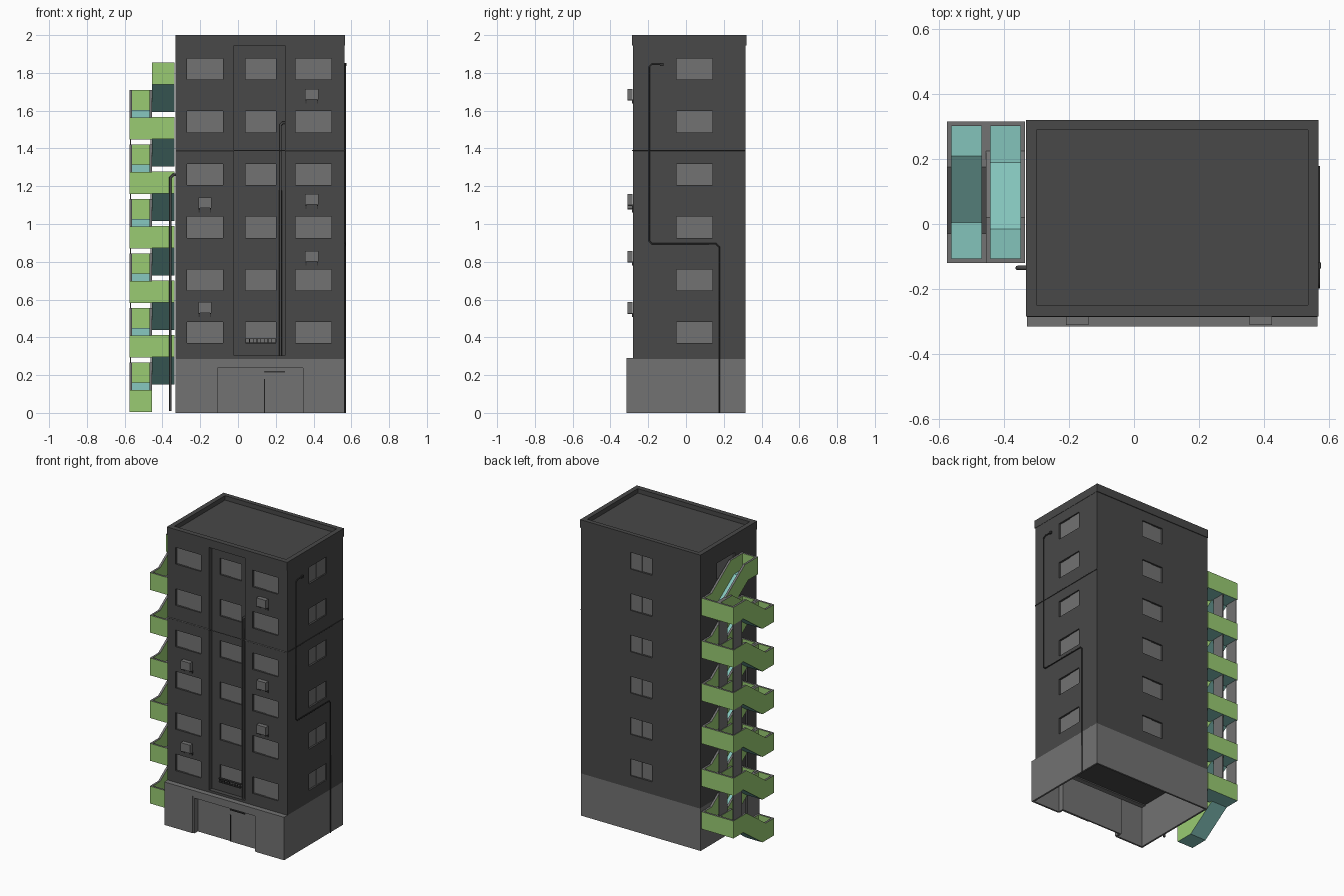
import bpy, bmesh
from mathutils import Vector

if "Cube" in bpy.data.objects:
    bpy.data.objects.remove(bpy.data.objects["Cube"])


def material(name, rgb):
    m = bpy.data.materials.new(name)
    m.use_nodes = True
    m.diffuse_color = (*rgb, 1)
    bsdf = m.node_tree.nodes["Principled BSDF"]
    bsdf.inputs["Base Color"].default_value = (*rgb, 1)
    bsdf.inputs["Roughness"].default_value = 0.8
    return m


WALL = material("charcoal wall", (0.065, 0.065, 0.065))
GREY = material("mid grey", (0.17, 0.17, 0.17))
DARK = material("dark metal", (0.035, 0.035, 0.035))
GREEN = material("leaf green", (0.32, 0.60, 0.17))
TEAL = material("pale teal", (0.23, 0.55, 0.50))

X0, X1, Y0, Y1 = -0.33, 0.565, -0.28, 0.315   # tower footprint
BASE_TOP = 0.29
FLOORS = [0.425 + 0.279 * i for i in range(6)]


def finish(bm, name, mats):
    bmesh.ops.recalc_face_normals(bm, faces=bm.faces)
    me = bpy.data.meshes.new(name)
    bm.to_mesh(me)
    bm.free()
    for m in mats:
        me.materials.append(m)
    ob = bpy.data.objects.new(name, me)
    bpy.context.collection.objects.link(ob)
    return ob


def boxes(name, mat, specs):
    bm = bmesh.new()
    for xa, xb, ya, yb, za, zb in specs:
        vs = bmesh.ops.create_cube(bm, size=1)["verts"]
        bmesh.ops.scale(bm, vec=(xb - xa, yb - ya, zb - za), verts=vs)
        mid = Vector((xa + xb, ya + yb, za + zb)) / 2
        bmesh.ops.translate(bm, vec=mid, verts=vs)
    return finish(bm, name, [mat])


def cut(ob, *specs_lists):
    for specs in specs_lists:
        cutter = boxes("cutter", WALL, specs)
        cutter.hide_render = True
        mod = ob.modifiers.new("cut", "BOOLEAN")
        mod.operation, mod.solver, mod.object = "DIFFERENCE", "EXACT", cutter
        graph = bpy.context.evaluated_depsgraph_get()
        me = bpy.data.meshes.new_from_object(ob.evaluated_get(graph))
        ob.modifiers.clear()
        ob.data = me
        bpy.data.objects.remove(cutter)


def on_wall(side, u0, u1, d0, d1, z0, z1):
    """Box on a wall: u runs along the wall, d is the depth inward."""
    if side == "front":
        return (u0, u1, Y0 + d0, Y0 + d1, z0, z1)
    if side == "back":
        return (u0, u1, Y1 - d1, Y1 - d0, z0, z1)
    if side == "right":
        return (X1 - d1, X1 - d0, u0, u1, z0, z1)
    return (X0 + d0, X0 + d1, u0, u1, z0, z1)


def pipe(name, mat, points, radius, bend=0.015):
    cu = bpy.data.curves.new(name, "CURVE")
    cu.dimensions = "3D"
    cu.bevel_depth, cu.bevel_resolution, cu.use_fill_caps = radius, 2, True
    pts = [Vector(p) for p in points]
    path = [pts[0]]
    for a, b, c in zip(pts, pts[1:], pts[2:]):     # chamfered elbows
        path += [b + (a - b).normalized() * bend, b + (c - b).normalized() * bend]
    path.append(pts[-1])
    sp = cu.splines.new("POLY")
    sp.points.add(len(path) - 1)
    for p, co in zip(sp.points, path):
        p.co = (*co, 1)
    cu.materials.append(mat)
    ob = bpy.data.objects.new(name, cu)
    bpy.context.collection.objects.link(ob)


# Tower with recessed centre bay and window openings
RECESS = 0.03
columns = [("front", -0.27, -0.08, 0), ("front", 0.04, 0.20, RECESS),
           ("front", 0.305, 0.495, 0), ("back", 0.035, 0.195, 0),
           ("right", -0.05, 0.14, 0), ("left", -0.05, 0.14, 0)]
openings, panes, sashes, sills = [], [], [], []
for side, u0, u1, d in columns:
    mid = (u0 + u1) / 2
    for z in FLOORS:
        lo, hi = z - 0.056, z + 0.056
        openings.append(on_wall(side, u0, u1, d - 0.01, d + 0.018, lo, hi))
        panes.append(on_wall(side, u0, u1, d + 0.013, d + 0.02, lo, hi))
        sashes.append(on_wall(side, mid, u1, d + 0.009, d + 0.014, lo, hi))
tower = boxes("tower_walls", WALL, [(X0, X1, Y0, Y1, BASE_TOP - 0.005, 1.965)])
cut(tower, [(-0.02, 0.25, Y0 - 0.1, Y0 + RECESS, 0.305, 1.945)], openings)
boxes("window_panes", GREY, panes)
boxes("window_sashes", GREY, sashes)

# Parapet and sunken roof
parapet = boxes("roof_parapet", WALL, [(X0 - 0.002, X1 + 0.002, Y0 - 0.005, Y1 + 0.005, 1.945, 2)])
cut(parapet, [(X0 + 0.03, X1 - 0.03, Y0 + 0.03, Y1 - 0.025, 1.97, 2.1)])

# Hollow ground floor with a door opening
FY, T, DL, DR, DT = -0.315, 0.012, -0.12, 0.355, 0.25
boxes("base_walls", GREY, [
    (X0, X0 + T, FY, Y1, 0, BASE_TOP), (X1 - T, X1, FY, Y1, 0, BASE_TOP),
    (X0 + T, X1 - T, Y1 - T, Y1, 0, BASE_TOP),
    (X0 + T, DL, FY, FY + T, 0, BASE_TOP), (DR, X1 - T, FY, FY + T, 0, BASE_TOP),
    (DL, DR, FY, FY + T, DT, BASE_TOP),
    (X0 + T, X1 - T, FY + T, Y0 + 0.01, BASE_TOP - T, BASE_TOP)])
boxes("door_frame", GREY, [
    (DL, DL + 0.012, FY + 0.005, FY + 0.05, 0, DT),
    (DR - 0.012, DR, FY + 0.005, FY + 0.05, 0, DT),
    (DL, DR, FY + 0.005, FY + 0.05, DT - 0.012, DT)])
boxes("door_leaves", GREY, [
    (DL + 0.012, 0.14, FY + 0.04, FY + 0.05, 0, DT - 0.012),
    (0.14, DR - 0.012, FY + 0.035, FY + 0.05, 0, DT - 0.012)])
boxes("door_seam_and_closer", DARK, [
    (0.138, 0.143, FY + 0.031, FY + 0.038, 0, 0.18),
    (0.14, 0.25, FY + 0.028, FY + 0.036, 0.214, 0.221)])

# Wall-mounted cooling units on brackets
units, brackets = [], []
for x, z in [(0.39, 1.687), (0.39, 1.13), (-0.175, 1.112), (0.39, 0.83), (-0.175, 0.558)]:
    units.append((x - 0.035, x + 0.035, Y0 - 0.031, Y0 - 0.003, z - 0.028, z + 0.028))
    for s in (-1, 1):
        u = x + s * 0.03
        brackets.append((u - 0.003, u + 0.003, Y0 - 0.03, Y0, z - 0.034, z - 0.028))
        brackets.append((u - 0.003, u + 0.003, Y0 - 0.006, Y0, z - 0.05, z - 0.028))
boxes("cooling_units", GREY, units)
boxes("cooling_unit_brackets", DARK, brackets)

# Small railing under the lowest centre window
rail_y = Y0 + RECESS - 0.012
rails = [(0.04, 0.20, rail_y - 0.003, rail_y + 0.012, z, z + 0.005) for z in (0.368, 0.39)]
rails += [(0.04 + i * 0.0195, 0.0435 + i * 0.0195, rail_y, rail_y + 0.004, 0.368, 0.392)
          for i in range(9)]
boxes("window_railing", DARK, rails)

# Pipes and cable
pipe("front_pipe", WALL, [(0.25, Y0 + 0.015, 1.535), (0.225, Y0 + 0.015, 1.535),
                          (0.225, Y0 + 0.015, 0.30)], 0.007, 0.01)
pipe("left_pipe", WALL, [(X0, -0.135, 1.26), (-0.358, -0.135, 1.26), (-0.358, -0.135, 0.01)], 0.007)
XR = X1 + 0.004
pipe("right_pipe", DARK, [(XR, -0.125, 1.845), (XR, -0.195, 1.845), (XR, -0.195, 0.895),
                          (XR, 0.175, 0.895), (XR, 0.175, 0)], 0.004)
boxes("pipe_outlet", DARK, [(X1, X1 + 0.01, -0.137, -0.119, 1.837, 1.853)])
pipe("front_cable", GREY, [(X0, Y0 - 0.003, 1.39), (X1, Y0 - 0.003, 1.39)], 0.003)
pipe("right_cable", DARK, [(X1, Y0, 1.39), (X1, Y1, 1.39)], 0.003)

# Zigzag stair channels: floor path and rim path in (y, z)
FLOOR = [(-0.12, 0), (0.005, 0), (0.21, 0.145), (0.315, 0.145)]
RIM = [(-0.12, 0.117), (-0.03, 0.117), (0.175, 0.262), (0.315, 0.262)]
RISE, PANEL = 0.2885, 0.014


def prism(bm, outline, xa, xb):
    a, b = ([bm.verts.new((x, y, z)) for y, z in outline] for x in (xa, xb))
    bm.faces.new(a)
    bm.faces.new(b)
    for i in range(len(a)):
        j = (i + 1) % len(a)
        bm.faces.new((a[i], a[j], b[j], b[i]))


def channel(name, xa, xb, z0, flipped):
    def place(pts):
        return [(0.195 - y if flipped else y, z + z0) for y, z in pts]
    side = place(FLOOR + RIM[::-1])
    bm = bmesh.new()
    prism(bm, side, xa, xa + PANEL)
    prism(bm, side, xb - PANEL, xb)
    for (ya, yb), zb in (((-0.12, -0.12 + PANEL), 0), ((0.315 - PANEL, 0.315), 0.145)):
        end = place([(ya, zb), (yb, zb), (yb, zb + 0.117), (ya, zb + 0.117)])
        prism(bm, end, xa + PANEL, xb - PANEL)
    bmesh.ops.recalc_face_normals(bm, faces=bm.faces)
    for f in bm.faces:          # grey handrail on top, teal underneath
        f.material_index = 1 if f.normal.z > 0.5 else 2 if f.normal.z < -0.5 else 0
    first = len(bm.faces)
    inner = [(y + (PANEL if y < -0.1 else -PANEL if y > 0.3 else 0), z) for y, z in FLOOR]
    prism(bm, place(inner + [(y, z + 0.012) for y, z in inner[::-1]]), xa + PANEL, xb - PANEL)
    bm.faces.ensure_lookup_table()
    for f in bm.faces[first:]:
        f.material_index = 2
    finish(bm, name, [GREEN, GREY, TEAL])


for k in range(6):
    channel(f"outer_stair_{k + 1}", -0.575, -0.455, 0.005 + RISE * k, False)
    channel(f"inner_stair_{k + 1}", -0.455, -0.335, 0.150 + RISE * k, True)

# Support plates between the rear landings
boxes("stair_support_plates", GREY, [
    (x, x + 0.005, 0.22, 0.31, 0.152 + RISE * k + 0.1, 0.152 + RISE * (k + 1))
    for k in range(5) for x in (-0.571, -0.464)])
